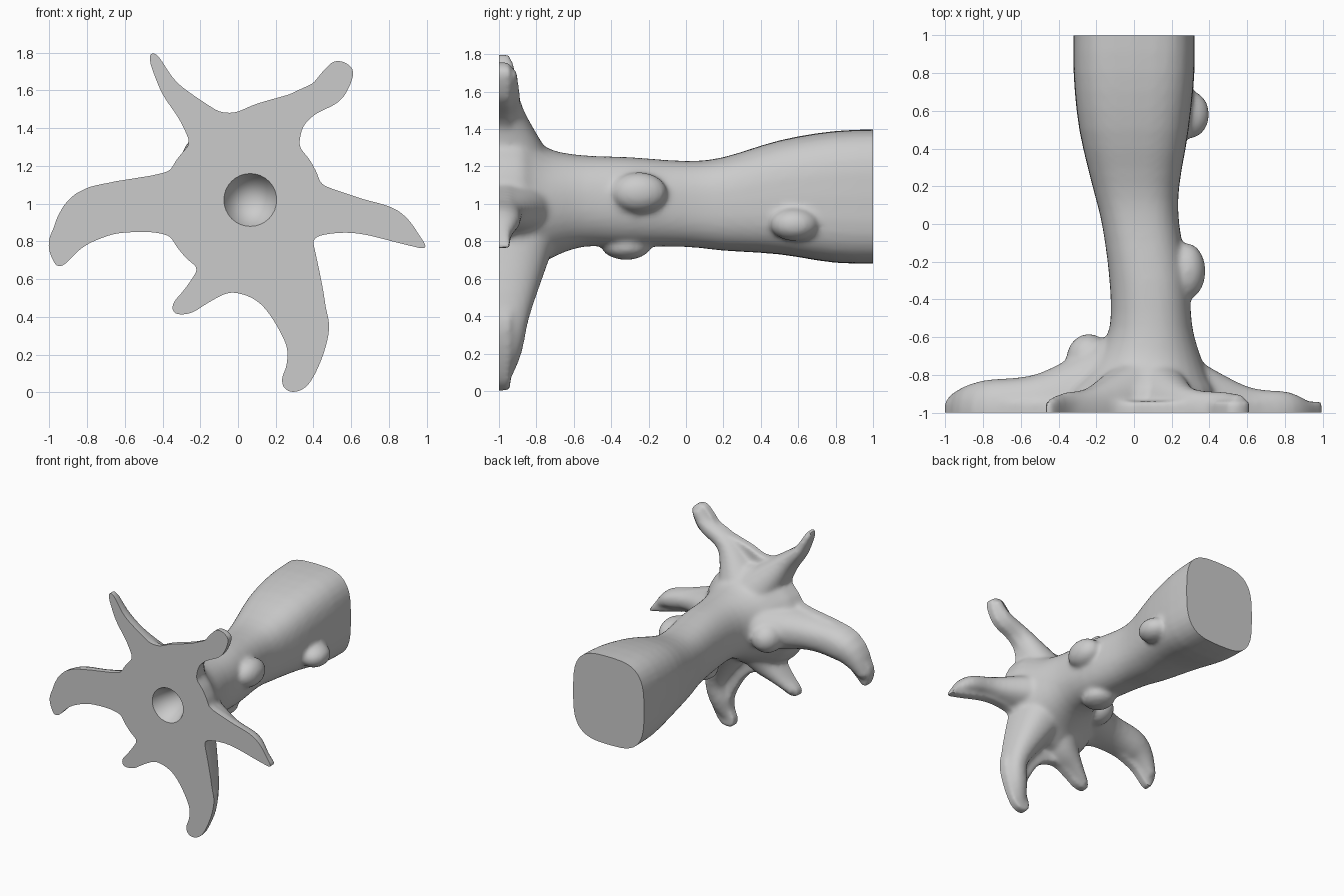
import bpy, bmesh, math
from mathutils import Vector

cube = bpy.data.objects.get("Cube")
if cube:
    bpy.data.objects.remove(cube, do_unlink=True)

FRONT, BACK, SIDES = -1.0, 1.0, 32

wood = bpy.data.materials.new("plain grey wood")
wood.use_nodes = True
wood.diffuse_color = (0.6, 0.6, 0.6, 1)
wood.node_tree.nodes["Principled BSDF"].inputs["Base Color"].default_value = (0.6, 0.6, 0.6, 1)


def spline(points, steps, closed=False):
    """Smooth curve through the given points."""
    pts = [Vector(p) for p in points]
    n, out = len(pts), []
    for i in range(n if closed else n - 1):
        pick = (lambda k: pts[k % n]) if closed else (lambda k: pts[max(0, min(k, n - 1))])
        a, b, c, d = (pick(i + k) for k in (-1, 0, 1, 2))
        for s in range(steps):
            t = s / steps
            out.append(0.5 * (2 * b + (c - a) * t + (2 * a - 5 * b + 4 * c - d) * t**2
                              + (3 * b - a - 3 * c + d) * t**3))
    return out if closed else out + [pts[-1]]


def loft(bm, rings):
    """Closed skin through a list of rings."""
    loops = [[bm.verts.new(p) for p in ring] for ring in rings]
    for a, b in zip(loops, loops[1:]):
        for i in range(SIDES):
            j = (i + 1) % SIDES
            bm.faces.new((a[i], a[j], b[j], b[i]))
    bm.faces.new(loops[0])
    bm.faces.new(loops[-1])


def section(centre, u, v, power):
    """Superellipse ring spanned by two half axes."""
    ring = []
    for i in range(SIDES):
        c, s = math.cos(math.tau * i / SIDES), math.sin(math.tau * i / SIDES)
        ring.append(centre + u * math.copysign(abs(c) ** (2 / power), c)
                    + v * math.copysign(abs(s) ** (2 / power), s))
    return ring


def make_object(name, bm):
    bmesh.ops.recalc_face_normals(bm, faces=bm.faces)
    mesh = bpy.data.meshes.new(name)
    bm.to_mesh(mesh)
    bm.free()
    obj = bpy.data.objects.new(name, mesh)
    bpy.context.scene.collection.objects.link(obj)
    return obj


def evaluated_mesh(obj):
    graph = bpy.context.evaluated_depsgraph_get()
    graph.update()
    return bpy.data.meshes.new_from_object(obj.evaluated_get(graph))


body = bmesh.new()

# Trunk: y, left edge, right edge, bottom, top, squareness
trunk = [(-1.1, -.42, .46, .58, 1.42, 2), (-.9, -.37, .44, .6, 1.41, 2),
         (-.82, -.3, .4, .64, 1.36, 2), (-.72, -.21, .36, .71, 1.29, 2.1),
         (-.55, -.13, .31, .77, 1.26, 2.2), (-.3, -.13, .29, .77, 1.25, 2.3),
         (0, -.17, .24, .77, 1.23, 2.5), (.2, -.22, .24, .75, 1.25, 2.6),
         (.5, -.29, .29, .73, 1.34, 2.9), (.8, -.32, .32, .685, 1.39, 3.2),
         (1.1, -.32, .32, .68, 1.4, 3.3)]
loft(body, [section(Vector(((l + r) / 2, y, (b + t) / 2)), Vector(((r - l) / 2, 0, 0)),
                    Vector((0, 0, (t - b) / 2)), p)
            for y, l, r, b, t, p in spline(trunk, 3)])

# Root plate: star outline on the flat cut, x and z
outline = [(-.47, 1.78), (-.43, 1.79), (-.34, 1.66), (-.2, 1.53), (-.04, 1.48), (.1, 1.53),
           (.36, 1.61), (.44, 1.69), (.52, 1.76), (.61, 1.71), (.58, 1.6), (.52, 1.53),
           (.39, 1.46), (.3, 1.33), (.32, 1.2), (.42, 1.11), (.79, .98), (.88, .92),
           (1, .77), (.9, .78), (.62, .845), (.41, .825), (.33, .76), (.35, .66),
           (.47, .43), (.47, .26), (.38, .05), (.28, 0), (.23, .06), (.265, .17),
           (.24, .29), (.12, .47), (-.03, .53), (-.15, .48), (-.25, .42), (-.34, .42),
           (-.34, .48), (-.23, .6), (-.19, .71), (-.25, .79), (-.53, .86), (-.79, .79),
           (-.93, .67), (-.98, .7), (-1, .82), (-.88, 1), (-.73, 1.1), (-.37, 1.17),
           (-.21, 1.28), (-.22, 1.4), (-.4, 1.61)]
plate = body.faces.new([body.verts.new((p.x, FRONT - .1, p.y)) for p in spline(outline, 4, True)])
grown = bmesh.ops.extrude_face_region(body, geom=[plate], use_keep_orig=True)
bmesh.ops.translate(body, vec=(0, .16, 0),
                    verts=[g for g in grown["geom"] if isinstance(g, bmesh.types.BMVert)])

# Roots: x, z, half width, thickness, from tip to trunk
roots = [
    [(-.96, .75, .05, .1), (-.8, .94, .13, .17), (-.5, .99, .14, .21), (-.15, 1, .2, .4)],
    [(.96, .8, .02, .04), (.82, .9, .07, .11), (.6, .95, .09, .14), (.3, .98, .16, .3)],
    [(-.44, 1.76, .03, .08), (-.36, 1.61, .05, .11), (-.22, 1.46, .09, .14), (0, 1.2, .2, .3)],
    [(.56, 1.71, .05, .1), (.48, 1.6, .07, .11), (.28, 1.48, .09, .14), (.12, 1.2, .2, .3)],
    [(.28, .04, .04, .05), (.35, .2, .09, .12), (.37, .42, .1, .17), (.2, .8, .2, .3)],
    [(-.31, .45, .04, .09), (-.18, .56, .08, .15), (-.06, .68, .14, .22), (.05, .9, .2, .35)],
]
for root in roots:
    path, rings = spline(root, 5), []
    for i, (x, z, width, thick) in enumerate(path):
        along = path[min(i + 1, len(path) - 1)] - path[max(i - 1, 0)]
        across = Vector((-along[1], 0, along[0])).normalized()
        rings.append(section(Vector((x, FRONT, z)), across * width, Vector((0, thick, 0)), 2.3))
    loft(body, rings)

# Knots and burls on the bark: centre, then half sizes
knots = [((-.24, -.72, .97), (.12, .14, .12)), ((.28, -.25, 1.06), (.1, .15, .11)),
         ((.29, .58, .89), (.11, .13, .09)), ((.08, -.32, .77), (.12, .13, .07))]
for centre, size in knots:
    made = bmesh.ops.create_icosphere(body, subdivisions=3, radius=1)["verts"]
    bmesh.ops.scale(body, vec=size, verts=made)
    bmesh.ops.translate(body, vec=centre, verts=made)

# Fuse the parts into one soft skin
rough = make_object("rough_stump", body)
fuse = rough.modifiers.new("fuse", 'REMESH')
fuse.mode, fuse.voxel_size = 'VOXEL', .016
soften = rough.modifiers.new("soften", 'SMOOTH')
soften.factor, soften.iterations = .5, 10
skin = bmesh.new()
skin.from_mesh(evaluated_mesh(rough))
bpy.data.objects.remove(rough, do_unlink=True)

# Saw both ends flat
for y, side in ((FRONT, -1), (BACK, 1)):
    bmesh.ops.bisect_plane(skin, geom=skin.verts[:] + skin.edges[:] + skin.faces[:],
                           plane_co=(0, y, 0), plane_no=(0, side, 0), clear_outer=True)
    bmesh.ops.holes_fill(skin, edges=[e for e in skin.edges if e.is_boundary], sides=0)
stump = make_object("stump", skin)

# Conical hole in the root end
cone = bmesh.new()
bmesh.ops.create_cone(cone, cap_ends=True, segments=32, radius1=.28, radius2=0, depth=.6)
for v in cone.verts:
    v.co = Vector((v.co.x + .065, v.co.z + FRONT, v.co.y + 1.02))
cutter = make_object("hole_cutter", cone)
cutter.hide_render = True
bore = stump.modifiers.new("bore", 'BOOLEAN')
bore.operation, bore.solver, bore.object = 'DIFFERENCE', 'EXACT', cutter
carved = evaluated_mesh(stump)
stump.modifiers.clear()
stump.data = carved
bpy.data.objects.remove(cutter, do_unlink=True)

# Smooth bark with crisp cut edges
carved.materials.clear()
carved.materials.append(wood)
for face in carved.polygons:
    face.use_smooth = True
    face.material_index = 0
carved.set_sharp_from_angle(angle=math.radians(40))
